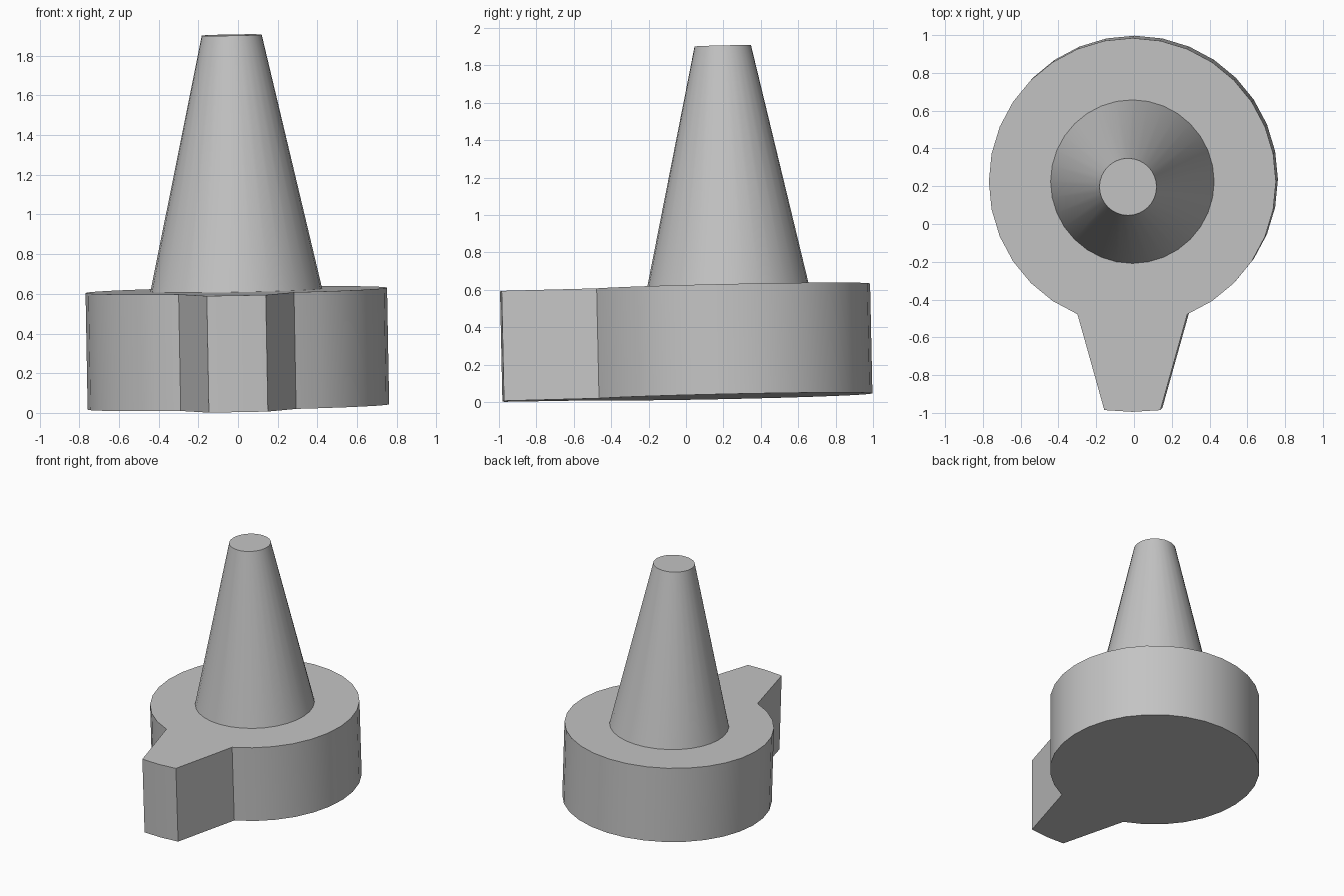
import bpy, bmesh
from math import sin, cos, radians
from mathutils import Matrix, Vector

default = bpy.data.objects.get("Cube")
if default:
    bpy.data.objects.remove(default, do_unlink=True)

grey = bpy.data.materials.new("plain grey")
grey.use_nodes = True
COLOUR = (0.55, 0.55, 0.55, 1)
grey.diffuse_color = COLOUR
grey.node_tree.nodes["Principled BSDF"].inputs["Base Color"].default_value = COLOUR

SEGMENTS = 32
DISC_R, DISC_H = 0.76, 0.588
CONE_H, CONE_R, CONE_TOP_R = 1.287, 0.433, 0.151
# The whole piece leans slightly towards the front right
LEAN = (Matrix.Translation((0.002, 0.237, 0.03))
        @ Matrix.Rotation(0.0215, 4, 'X') @ Matrix.Rotation(-0.018, 4, 'Y'))


def polar(radius, degrees):
    """Point at an angle measured from the front."""
    a = radians(degrees)
    return Vector((radius * sin(a), -radius * cos(a), 0))


def finish(bm, name):
    bmesh.ops.recalc_face_normals(bm, faces=bm.faces)
    bm.transform(LEAN)
    mesh = bpy.data.meshes.new(name)
    bm.to_mesh(mesh)
    bm.free()
    mesh.materials.append(grey)
    obj = bpy.data.objects.new(name, mesh)
    bpy.context.collection.objects.link(obj)
    bpy.ops.object.select_all(action='DESELECT')
    obj.select_set(True)
    bpy.context.view_layer.objects.active = obj
    bpy.ops.object.shade_smooth_by_angle(angle=radians(14))


# Round base with a tapering pointer, extruded from one outline
step = 360 / SEGMENTS
outline = [polar(DISC_R, step * i) for i in range(2, SEGMENTS - 1)]
outline += [polar(1.219, a) for a in (-7, 0, 7)]
bm = bmesh.new()
bottom = bm.faces.new([bm.verts.new(p) for p in outline])
top = bmesh.ops.extrude_face_region(bm, geom=[bottom], use_keep_orig=True)
bmesh.ops.translate(bm, vec=(0, 0, DISC_H),
                    verts=[v for v in top["geom"] if isinstance(v, bmesh.types.BMVert)])
finish(bm, "pointer_base")

# Tapered post standing on the base
bm = bmesh.new()
bmesh.ops.create_cone(bm, cap_ends=True, segments=SEGMENTS, radius1=CONE_R,
                      radius2=CONE_TOP_R, depth=CONE_H,
                      matrix=Matrix.Translation((0, 0, DISC_H + CONE_H / 2)))
finish(bm, "tapered_post")
